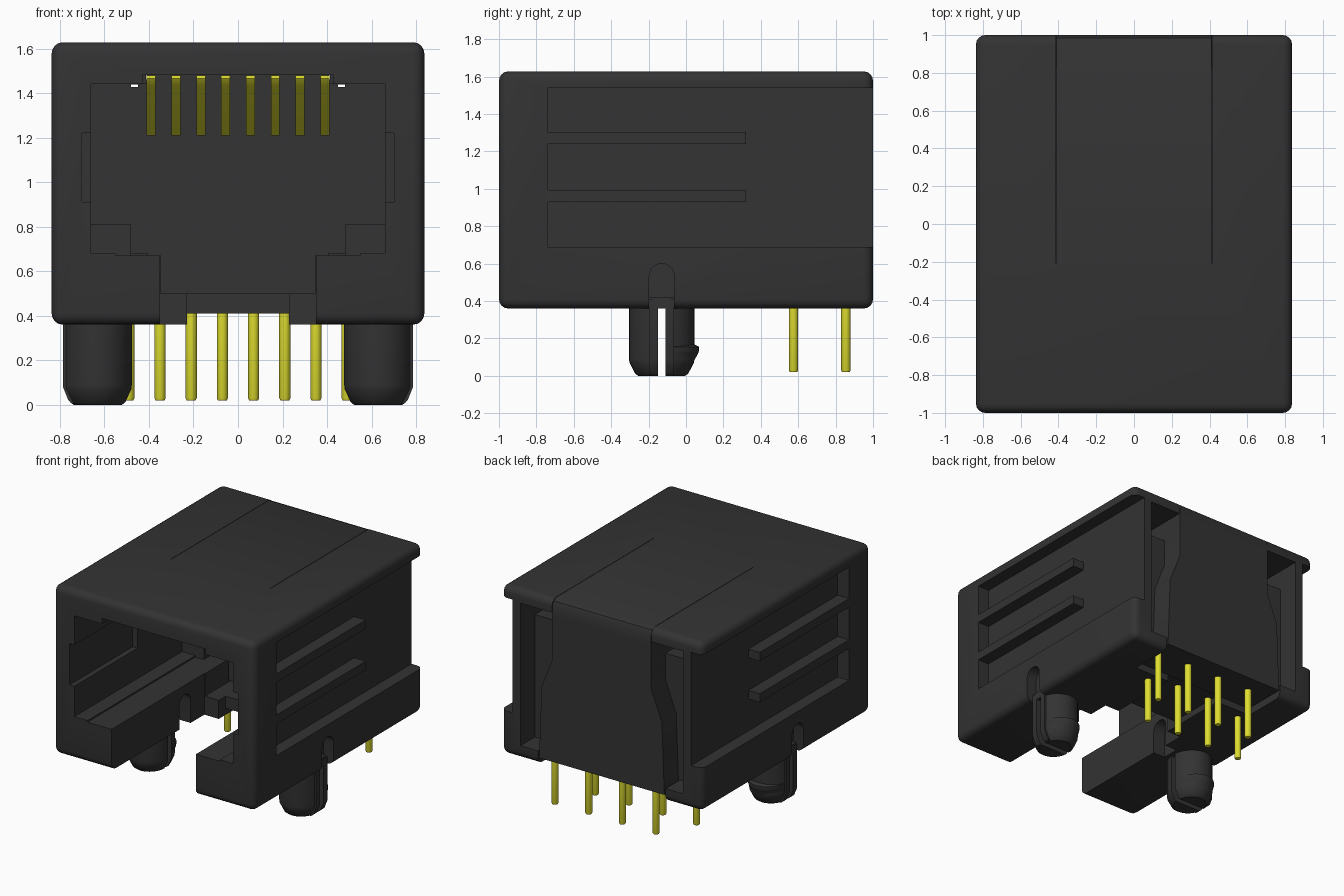
import bpy, bmesh, math
from mathutils import Vector

old = bpy.data.objects.get("Cube")
if old:
    bpy.data.objects.remove(old, do_unlink=True)


def material(name, color):
    m = bpy.data.materials.new(name)
    m.use_nodes = True
    m.diffuse_color = color
    bsdf = next(n for n in m.node_tree.nodes if n.type == "BSDF_PRINCIPLED")
    bsdf.inputs["Base Color"].default_value = color
    return m


BLACK = material("black plastic", (0.033, 0.033, 0.033, 1))
BRASS = material("yellow metal", (0.75, 0.74, 0.03, 1))


def make(name, bm, mat):
    bmesh.ops.recalc_face_normals(bm, faces=bm.faces)
    me = bpy.data.meshes.new(name)
    bm.to_mesh(me)
    bm.free()
    me.materials.append(mat)
    ob = bpy.data.objects.new(name, me)
    bpy.context.collection.objects.link(ob)
    return ob


def box(name, x, y, z, mat=BLACK, bevel=0):
    bm = bmesh.new()
    bmesh.ops.create_cube(bm, size=1)
    for v in bm.verts:
        v.co = [r[0] if c < 0 else r[1] for c, r in zip(v.co, (x, y, z))]
    if bevel:
        bmesh.ops.bevel(bm, geom=bm.edges[:], offset=bevel, segments=4,
                        profile=0.5, affect="EDGES")
    return make(name, bm, mat)


def prism(name, pts, lo, hi, axis="x", mat=BLACK):
    # Outline in the other two axes, extruded along the given axis
    bm = bmesh.new()
    place = (lambda p: (lo, p[0], p[1])) if axis == "x" else (lambda p: (p[0], lo, p[1]))
    face = bm.faces.new([bm.verts.new(place(p)) for p in pts])
    ext = bmesh.ops.extrude_face_region(bm, geom=[face])
    move = Vector((hi - lo, 0, 0)) if axis == "x" else Vector((0, hi - lo, 0))
    bmesh.ops.translate(bm, vec=move, verts=[g for g in ext["geom"]
                        if isinstance(g, bmesh.types.BMVert)])
    return make(name, bm, mat)


def lathe(name, profile, x, y, sx=1, sides=32, mat=BLACK):
    # Stacked rings of (height, radius)
    bm = bmesh.new()
    rings = []
    for z, r in profile:
        ring = []
        for i in range(sides):
            a = 2 * math.pi * i / sides
            ring.append(bm.verts.new((x + sx * r * math.cos(a), y + r * math.sin(a), z)))
        rings.append(ring)
    for a, b in zip(rings, rings[1:]):
        for i in range(sides):
            j = (i + 1) % sides
            bm.faces.new((a[i], a[j], b[j], b[i]))
    bm.faces.new(rings[0])
    bm.faces.new(rings[-1])
    return make(name, bm, mat)


def combine(ob, others, operation="DIFFERENCE"):
    # Apply booleans, then remove the helper objects
    for c in others:
        c.hide_render = True
        m = ob.modifiers.new("cut", "BOOLEAN")
        m.operation, m.solver, m.object = operation, "EXACT", c
    dg = bpy.context.evaluated_depsgraph_get()
    me = bpy.data.meshes.new_from_object(ob.evaluated_get(dg))
    ob.modifiers.clear()
    ob.data = me
    for c in others:
        bpy.data.objects.remove(c, do_unlink=True)


def cut(x, y, z):
    return box("cutter", x, y, z)


def side(s, a, b):
    return tuple(sorted((s * a, s * b)))


def arch(s, a, b):
    # Round-topped slot above each peg
    yc, r, top = -0.13, 0.067, 0.533
    pts = [(yc - r, -0.1), (yc + r, -0.1)]
    pts += [(yc + r * math.cos(math.pi * i / 10), top + r * math.sin(math.pi * i / 10))
            for i in range(11)]
    return prism("cutter", pts, *side(s, a, b))


# Housing shell with plug cavity, latch slot, contact channel and insert channel
housing = box("housing", (-0.837, 0.837), (-1, 1), (0.36, 1.628), bevel=0.05)
cuts = [
    cut((-0.66, 0.66), (-1.1, 0.4), (0.682, 1.44)),
    cut((-0.55, 0.55), (-1.1, 0.39), (0.67, 0.75)),
    cut((-0.43, 0.43), (-1.1, 0.39), (1.4, 1.481)),
    cut((-0.35, 0.35), (-1.1, 0.1), (0.2, 0.72)),
    cut((-0.345, 0.345), (-0.1, 0.4), (0.5, 0.73)),
    cut((-0.23, 0.23), (-0.05, 0.18), (0.2, 0.6)),
    cut((-0.23, 0.23), (0.05, 0.7), (0.2, 0.41)),
    cut((-0.413, 0.413), (-0.208, 1.1), (1.46, 1.8)),
    cut((-0.405, 0.405), (0.38, 1.1), (0.51, 1.5)),
    cut((-0.53, 0.53), (0.655, 1.1), (0.2, 0.7)),
]
for s in (-1, 1):
    # Cavity side notch, rear pocket and sight gap
    cuts.append(cut(side(s, 0.6, 0.7), (-1.1, -0.25), (0.91, 1.22)))
    cuts.append(cut(side(s, 0.4, 0.675), (0.65, 1.1), (0.46, 1.53)))
    cuts.append(cut(side(s, 0.45, 0.48), (0.3, 0.7), (1.428, 1.438)))
    # Side recess that leaves two ribs standing
    cuts.append(cut(side(s, 0.742, 0.95), (0.32, 1.1), (0.69, 1.54)))
    for z in ((0.69, 0.93), (0.995, 1.24), (1.305, 1.54)):
        cuts.append(cut(side(s, 0.742, 0.95), (-0.74, 0.35), z))
    cuts.append(arch(s, 0.755, 0.95))
    cuts.append(arch(s, 0.3, 0.45))
combine(housing, cuts)

# Contact carrier: top plate, web and flared rear block
prism("insert_top", [(-0.21, 1.628), (-0.21, 1.482), (0.4, 1.482), (0.4, 0.5),
                     (0.7, 0.5), (0.7, 1.5), (1, 1.5), (1, 1.578), (0.985, 1.613),
                     (0.95, 1.628)], -0.41, 0.41)
half = [(0.52, 0.41), (0.5, 0.95), (0.41, 1.18), (0.41, 1.51)]
prism("insert_back", half + [(-x, z) for x, z in reversed(half)], 0.66, 1, axis="y")

for s, label in ((-1, "right"), (1, "left")):
    # Inner guide ledge and rear wing of the carrier
    box("ledge_" + label, side(s, 0.48, 0.665), (0.28, 0.41), (0.66, 0.81))
    box("wing_" + label, side(s, 0.4, 0.68), (0.64, 0.83), (0.45, 1.38))
    # Split mounting peg with flat outer rib and half-round snap collar
    peg = lathe("peg_" + label, [(0, 0.125), (0.012, 0.142), (0.07, 0.172), (0.09, 0.175),
                                 (0.42, 0.175)], s * 0.63, -0.13, sx=0.886)
    rib = prism("rib", [(s * x, z) for x, z in ((0.6, 0.005), (0.745, 0.005), (0.762, 0.02),
                (0.786, 0.08), (0.786, 0.41), (0.6, 0.41))], -0.197, -0.063, axis="y")
    collar = lathe("collar", [(0.004, 0.13), (0.12, 0.195), (0.135, 0.2), (0.155, 0.2),
                              (0.17, 0.17)], s * 0.63, -0.13, sx=0.775)
    combine(collar, [cut(side(s, 0.3, 0.95), (-0.5, -0.09), (-0.1, 0.3))])
    combine(peg, [rib, collar], "UNION")
    combine(peg, [cut(side(s, 0.3, 0.95), (-0.15, -0.11), (-0.1, 0.36))])

for i in range(8):
    # Solder pins in two staggered rows
    lathe(f"pin_{i + 1}", [(0.02, 0.02), (0.03, 0.025), (0.45, 0.025)],
          -0.49 + 0.14 * i, 0.855 if i % 2 else 0.575, sides=16, mat=BRASS)
    # Sloping spring contacts
    x = -0.39 + 0.1115 * i
    prism(f"contact_{i + 1}", [(-0.17, 1.48), (-0.19, 1.465), (-0.16, 1.43), (0.27, 1.21),
                               (0.3, 1.225), (-0.13, 1.455), (0.4, 1.465), (0.4, 1.48)],
          x - 0.02, x + 0.02, mat=BRASS)

# Smooth the rounded surfaces, keep corners sharp
bpy.ops.object.select_all(action="DESELECT")
for ob in bpy.context.scene.objects:
    if ob.type == "MESH" and ob.data.materials and ob.data.materials[0] in (BLACK, BRASS):
        ob.select_set(True)
        bpy.context.view_layer.objects.active = ob
bpy.ops.object.shade_smooth_by_angle(angle=math.radians(30))
